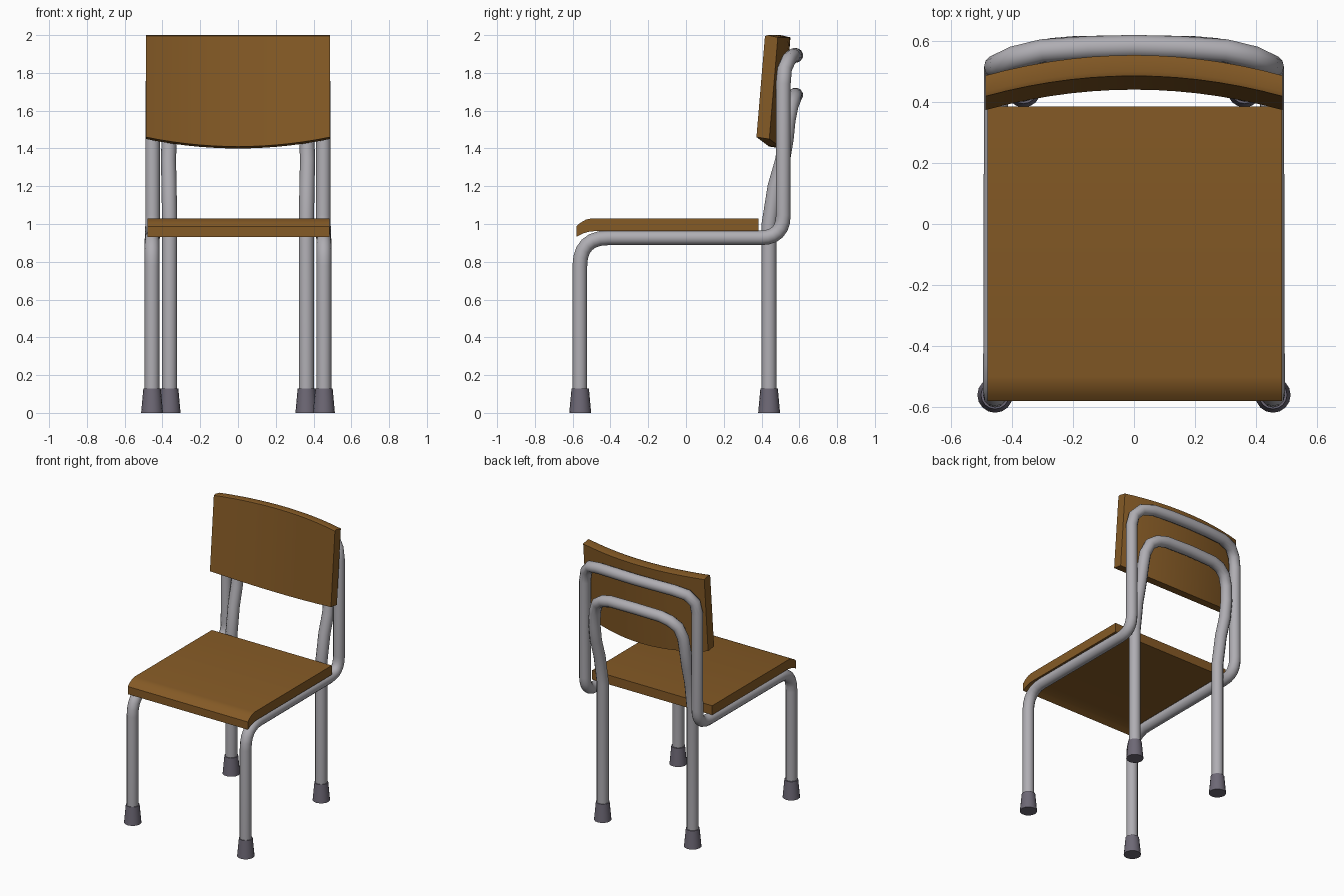
import bpy, bmesh, math
from mathutils import Vector

if "Cube" in bpy.data.objects:
    bpy.data.objects.remove(bpy.data.objects["Cube"])


def material(name, rgb):
    m = bpy.data.materials.new(name)
    m.diffuse_color = (*rgb, 1)
    m.use_nodes = True
    m.node_tree.nodes["Principled BSDF"].inputs["Base Color"].default_value = m.diffuse_color
    return m


WOOD = material("brown wood", (0.235, 0.103, 0.019))
METAL = material("grey metal", (0.43, 0.42, 0.45))
RUBBER = material("dark rubber", (0.155, 0.14, 0.18))


def finish(obj, mat, angle=35):
    obj.data.materials.clear()
    obj.data.materials.append(mat)
    bpy.ops.object.select_all(action='DESELECT')
    obj.select_set(True)
    bpy.context.view_layer.objects.active = obj
    bpy.ops.object.shade_smooth_by_angle(angle=math.radians(angle))


def mesh_object(name, bm, mat, angle=35):
    bmesh.ops.recalc_face_normals(bm, faces=bm.faces)
    me = bpy.data.meshes.new(name)
    bm.to_mesh(me)
    bm.free()
    obj = bpy.data.objects.new(name, me)
    bpy.context.collection.objects.link(obj)
    finish(obj, mat, angle)
    return obj


def loft(name, rings, mat, angle=35):
    """Closed solid through a row of equal-sized rings, capped at both ends."""
    bm = bmesh.new()
    rows = [[bm.verts.new(p) for p in ring] for ring in rings]
    n = len(rows[0])
    for a, b in zip(rows, rows[1:]):
        for i in range(n):
            j = (i + 1) % n
            bm.faces.new((a[i], a[j], b[j], b[i]))
    bm.faces.new(rows[0])
    bm.faces.new(rows[-1])
    return mesh_object(name, bm, mat, angle)


def fillet(points, steps=6):
    """Path points are (x, y, z, radius); rounded where radius > 0."""
    out = []
    for i, (x, y, z, r) in enumerate(points):
        p = Vector((x, y, z))
        if r == 0:
            out.append(p)
            continue
        a = p + (Vector(points[i - 1][:3]) - p).normalized() * r
        b = p + (Vector(points[i + 1][:3]) - p).normalized() * r
        for k in range(steps + 1):
            t = k / steps
            out.append(a * (1 - t) ** 2 + p * 2 * t * (1 - t) + b * t * t)
    return out


def tube(name, half, radius):
    """Mirrored bent tube: half runs from the right foot to the centre of the top bar."""
    right = fillet(half)
    pts = right + [Vector((-p.x, p.y, p.z)) for p in reversed(right[:-1])]
    cu = bpy.data.curves.new(name, 'CURVE')
    cu.dimensions = '3D'
    cu.bevel_depth = radius
    cu.bevel_resolution = 4
    cu.use_fill_caps = True
    sp = cu.splines.new('POLY')
    sp.points.add(len(pts) - 1)
    for q, p in zip(sp.points, pts):
        q.co = (*p, 1)
    obj = bpy.data.objects.new(name, cu)
    bpy.context.collection.objects.link(obj)
    bpy.ops.object.select_all(action='DESELECT')
    obj.select_set(True)
    bpy.context.view_layer.objects.active = obj
    bpy.ops.object.convert(target='MESH')
    finish(bpy.context.view_layer.objects.active, METAL, 50)


# seat: side profile with a rolled front edge
profile = [(0.385, 1.03), (-0.50, 1.03), (-0.53, 1.023), (-0.56, 1.006), (-0.58, 0.988),
           (-0.58, 0.932), (-0.545, 0.95), (-0.51, 0.96), (-0.47, 0.963), (0.385, 0.963)]
loft("seat", [[(x, y, z) for y, z in profile] for x in (-0.48, 0.485)], WOOD)

# backrest: bowed, leaning panel with a curved lower edge
rings = []
for i in range(-7, 8):
    u = i / 7
    x = 0.487 * u
    bow = 0.067 * u * u
    drop = 1.40 + 0.05 * u * u
    rings.append([(x, 0.44 - bow, drop + 0.01), (x, 0.485 - bow, 1.995),
                  (x, 0.500 - bow, 2.0), (x, 0.553 - bow, 1.988), (x, 0.508 - bow, drop)])
loft("backrest", rings, WOOD)

# outer frame: front legs, seat rails, uprights and top bar
tube("outer_frame", [
    (0.455, -0.562, 0.02, 0), (0.455, -0.562, 0.927, 0.15), (0.452, 0.515, 0.927, 0.12),
    (0.452, 0.515, 1.74, 0), (0.437, 0.522, 1.82, 0), (0.39, 0.545, 1.872, 0),
    (0.30, 0.567, 1.89, 0), (0.15, 0.577, 1.893, 0), (0, 0.581, 1.893, 0)], 0.039)

# inner frame: rear legs bending back to a lower top bar
tube("inner_frame", [
    (0.362, 0.44, 0.02, 0), (0.362, 0.44, 1.0, 0), (0.365, 0.472, 1.2, 0),
    (0.368, 0.51, 1.33, 0), (0.365, 0.53, 1.45, 0), (0.355, 0.54, 1.55, 0),
    (0.325, 0.555, 1.625, 0), (0.27, 0.57, 1.662, 0), (0.2, 0.576, 1.678, 0),
    (0, 0.58, 1.682, 0)], 0.040)

# rubber feet
for label, fx, fy in (("front", 0.455, -0.56), ("rear", 0.362, 0.44)):
    for side, s in (("left", -1), ("right", 1)):
        bm = bmesh.new()
        bmesh.ops.create_cone(bm, cap_ends=True, segments=16, radius1=0.058,
                              radius2=0.046, depth=0.13)
        bmesh.ops.translate(bm, verts=bm.verts, vec=(s * fx, fy, 0.065))
        mesh_object(f"{label}_{side}_foot", bm, RUBBER)
